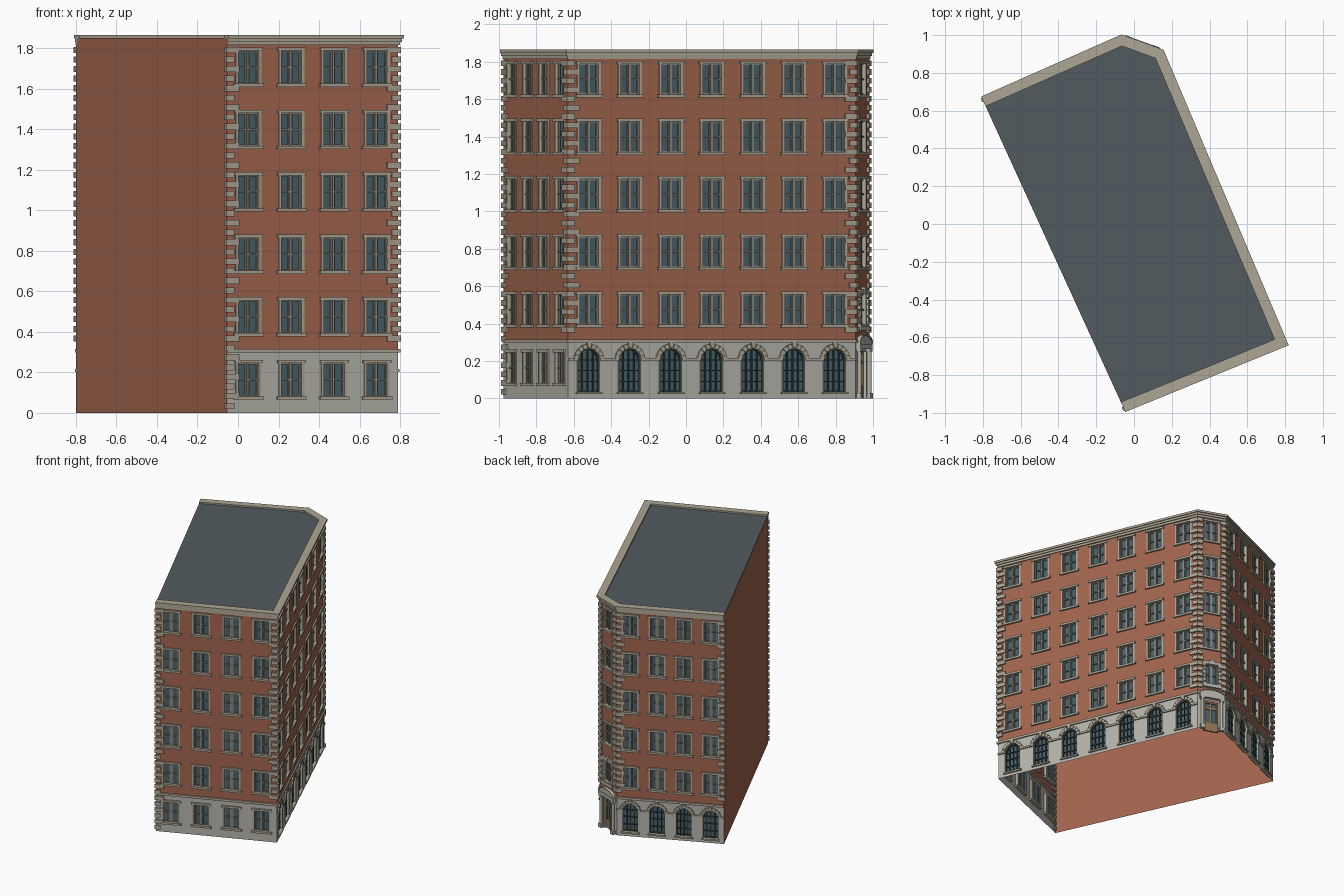
import bpy, bmesh, math
from mathutils import Vector

if "Cube" in bpy.data.objects:
    bpy.data.objects.remove(bpy.data.objects["Cube"])

# footprint, counter-clockwise: front, right, chamfer, back, (party wall closes it)
PTS = [Vector(p) for p in [(-.055, -.975), (.79, -.63), (.14, .905), (-.065, .98), (-.80, .655)]]
TOP, BASE = 1.85, .31
COLORS = {"brick": (.36, .13, .075), "stone": (.42, .38, .30), "pale": (.46, .45, .40),
          "glass": (.065, .115, .14), "frame": (.24, .23, .19), "dark": (.035, .06, .06),
          "roof": (.085, .105, .115), "wood": (.30, .18, .09)}
PARTS = {}


def bm_for(name, color):
    return PARTS.setdefault(name, (bmesh.new(), color))[0]


class Wall:
    """Local frame: s along the wall, d outward, z up."""
    def __init__(self, p, q):
        self.p, self.L = p, (q - p).length
        self.u = (q - p).normalized()
        self.n = Vector((self.u.y, -self.u.x))

    def at(self, s, d, z):
        v = self.p + self.u * s + self.n * d
        return (v.x, v.y, z)


WALLS = [Wall(PTS[i], PTS[(i + 1) % 5]) for i in range(5)]
FRONT, RIGHT, CHAMFER, BACK, PARTY = WALLS


def loft(bm, lo, hi):
    a, b = [bm.verts.new(v) for v in lo], [bm.verts.new(v) for v in hi]
    bm.faces.new(a[::-1])
    bm.faces.new(b)
    for i in range(len(a)):
        j = (i + 1) % len(a)
        bm.faces.new((a[i], a[j], b[j], b[i]))


def solid(part, w, profile, d0, d1):
    loft(bm_for(*part), [w.at(s, d0, z) for s, z in profile], [w.at(s, d1, z) for s, z in profile])


def box(part, w, s0, s1, z0, z1, d0, d1):
    solid(part, w, [(s0, z0), (s1, z0), (s1, z1), (s0, z1)], d0, d1)


def face(part, w, profile, d=0):
    bm = bm_for(*part)
    bm.faces.new([bm.verts.new(w.at(s, d, z)) for s, z in profile])


def rect(part, w, s0, s1, z0, z1, d=0):
    face(part, w, [(s0, z0), (s1, z0), (s1, z1), (s0, z1)], d)


def prism(part, plan, z0, z1):
    loft(bm_for(*part), [(p.x, p.y, z0) for p in plan], [(p.x, p.y, z1) for p in plan])


def miter(i, d):
    """Footprint corner i pushed outward by d along the street walls."""
    if i == 0:
        return PTS[0] + FRONT.n * d
    if i == 4:
        return PTS[4] + BACK.n * d
    a, b = WALLS[i - 1].n, WALLS[i].n
    return PTS[i] + (a + b) * (d / (1 + a.dot(b)))


def band(part, d0, d1, z0, z1):
    for i in range(4):
        prism(part, [miter(i, d0), miter(i, d1), miter(i + 1, d1), miter(i + 1, d0)], z0, z1)


BRICK, STONE_WALL = ("brick_walls", "brick"), ("ground_floor_stone", "pale")
TRIM, GLASS, SASH = ("window_surrounds", "stone"), ("window_glass", "glass"), ("window_sashes", "frame")
ARCH, ARCH_BARS = ("arch_surrounds", "stone"), ("arch_window_bars", "dark")
QUOIN, CORNICE, DOORWAY = ("corner_quoins", "stone"), ("cornice", "stone"), ("doorway_surround", "pale")


def hole_panel(part, w, s0, s1, z0, z1, c, hw, a, b):
    """Wall bay with a rectangular opening."""
    rect(part, w, s0, c - hw, z0, z1)
    rect(part, w, c + hw, s1, z0, z1)
    if a > z0:
        rect(part, w, c - hw, c + hw, z0, a)
    rect(part, w, c - hw, c + hw, b, z1)


def window(w, c, hw, a, b):
    rect(GLASS, w, c - hw, c + hw, a, b, -.018)
    m = (a + b) / 2
    for x in (c - hw, c + hw):                               # jambs
        box(TRIM, w, x - .007, x + .007, a, b, -.02, .006)
    box(TRIM, w, c - hw - .014, c + hw + .014, b - .004, b + .012, -.02, .012)   # lintel
    box(TRIM, w, c - hw - .017, c + hw + .017, a - .012, a + .004, -.02, .014)   # sill
    box(SASH, w, c - .006, c + .006, a, b, -.02, -.004)      # mullion
    box(SASH, w, c - hw, c + hw, m - .004, m + .004, -.02, -.007)
    for x in (c - hw + .010, c + hw - .010, c - .009, c + .009):
        box(SASH, w, x - .003, x + .003, a, b, -.02, -.011)
    for z in (a + .007, b - .007):
        box(SASH, w, c - hw, c + hw, z - .003, z + .003, -.02, -.011)


def arched_bay(w, s0, s1, c, r):
    a, sp, n = .035, .205, 18
    arc = [(c - r * math.cos(math.pi * i / n), sp + r * math.sin(math.pi * i / n)) for i in range(n + 1)]
    rect(STONE_WALL, w, s0, c - r, 0, BASE)
    rect(STONE_WALL, w, c + r, s1, 0, BASE)
    rect(STONE_WALL, w, c - r, c + r, 0, a)
    for p, q in zip(arc, arc[1:]):
        face(STONE_WALL, w, [p, q, (q[0], BASE), (p[0], BASE)])
    face(GLASS, w, [(c - r, a), (c + r, a)] + arc[::-1], -.022)

    def wedge(part, t0, t1, r0, r1, d0, d1):
        ring = [(c + k * math.cos(t), sp + k * math.sin(t))
                for k, t in ((r0, t0), (r1, t0), (r1, t1), (r0, t1))]
        solid(part, w, ring, d0, d1)
    for i in range(n):                                       # reveal and arched frame
        t0, t1 = math.pi * i / n, math.pi * (i + 1) / n
        wedge(ARCH, t0, t1, r - .003, r + .019, -.024, .005)
        wedge(ARCH_BARS, t0, t1, r - .009, r - .003, -.024, -.008)
    for i in range(9):                                       # voussoirs
        t0, t1 = math.pi * i / 9 + .03, math.pi * (i + 1) / 9 - .03
        wedge(ARCH, t0, t1, r, r + (.030 if i == 4 else .024), -.01, .014 if i == 4 else .010)
    for sg in (-1, 1):                                       # jambs, imposts
        e = c + sg * r
        box(ARCH, w, e - .003, e + .003, a, sp, -.024, .003)
        lo, hi = sorted((e, s0 if sg < 0 else s1))
        box(ARCH, w, lo, hi, sp - .003, sp + .012, -.01, .009)
    box(ARCH, w, c - r - .01, c + r + .01, a - .012, a, -.024, .012)
    for k in (-.97, -.5, 0, .5, .97):                        # glazing bars
        h = r * math.sqrt(1 - k * k)
        box(ARCH_BARS, w, c + k * r - .003, c + k * r + .003, a, sp + h, -.024, -.012)
    for z in (a + .005, .09, .15, sp):
        box(ARCH_BARS, w, c - r, c + r, z - .003, z + .003, -.024, -.012)


# street facades
for w, bays, hw in ((FRONT, 4, .061), (RIGHT, 7, .061), (CHAMFER, 1, .052), (BACK, 4, .056)):
    step = w.L / bays
    for i in range(bays):
        s0, s1, c = i * step, (i + 1) * step, (i + .5) * step
        for k in range(5):
            z0 = BASE + k * .308
            a = .39 + k * .308
            hole_panel(BRICK, w, s0, s1, z0, z0 + .308, c, hw, a, a + .17)
            window(w, c, hw, a, a + .17)
        if w is FRONT:
            hole_panel(STONE_WALL, w, s0, s1, 0, BASE, c, hw, .078, .25)
            window(w, c, hw, .078, .25)
        elif w is not CHAMFER:
            arched_bay(w, s0, s1, c, .064 if w is RIGHT else .058)

# blank party wall and flat roof
rect(BRICK, PARTY, 0, PARTY.L, 0, TOP)
bm = bm_for("flat_roof", "roof")
bm.faces.new([bm.verts.new((p.x, p.y, TOP + .003)) for p in PTS])

# string course and stepped cornice
band(("string_course", "stone"), -.005, .010, .298, .316)
band(CORNICE, -.01, .007, 1.815, 1.832)
band(CORNICE, -.02, .014, 1.832, 1.848)
band(CORNICE, -.035, .022, 1.848, 1.865)

# quoins, alternating long and short
T, PITCH = .012, .0475
for k in range(38):
    z = .02 + k * PITCH
    z1 = z + .030
    if z1 > 1.815:
        break
    long, short = (.062, .036) if k % 2 else (.036, .062)
    box(QUOIN, FRONT, -.008, long, z, z1, -.008, T)
    if z < .315:
        continue
    box(QUOIN, BACK, BACK.L - long * .8, BACK.L + .008, z, z1, -.008, T)
    for i in (1, 2, 3):
        a, b, v = WALLS[i - 1], WALLS[i], PTS[i]
        la, lb = [min(l, .040) if x is CHAMFER else l for x, l in ((a, long), (b, short))]
        pa, pb = v - a.u * la, v + b.u * lb
        prism(QUOIN, [pa, pa + a.n * T, miter(i, T), pb + b.n * T, pb, v], z, z1)

# corner entrance
w, c = CHAMFER, CHAMFER.L / 2
DOOR = ("entrance_doors", "wood")
hole_panel(STONE_WALL, w, 0, w.L, 0, BASE, c, .054, 0, .25)
rect(GLASS, w, c - .054, c + .054, 0, .25, -.022)
for x in (-.050, 0, .050):
    box(DOOR, w, c + x - .006, c + x + .006, 0, .25, -.026, -.012)
for z0, z1 in ((0, .07), (.185, .2), (.238, .25)):
    box(DOOR, w, c - .054, c + .054, z0, z1, -.026, -.014)
for sg in (-1, 1):
    x = c + sg * .054
    box(DOORWAY, w, x - .004, x + .004, 0, .25, -.026, .006)
    x = c + sg * .076
    box(DOORWAY, w, x - .017, x + .017, 0, .03, 0, .026)
    box(DOORWAY, w, x - .016, x + .016, .25, .265, 0, .025)
    o = w.p + w.u * x + w.n * .012
    prism(DOORWAY, [o + Vector((math.cos(t), math.sin(t))) * .011
                    for t in (math.tau * i / 12 for i in range(12))], .03, .25)
box(DOORWAY, w, c - .096, c + .096, .265, .292, -.01, .024)
arc = [(c + .098 * math.cos(math.pi * i / 12), .292 + .042 * math.sin(math.pi * i / 12)) for i in range(13)]
solid(DOORWAY, w, arc, -.005, .018)
for p, q in zip(arc, arc[1:]):
    solid(DOORWAY, w, [p, (p[0], p[1] + .007), (q[0], q[1] + .007), q], -.005, .025)

# blocked stone surround of the window above the entrance
for sg in (-1, 1):
    for k in range(6):
        x0, x1 = sorted((c + sg * .050, c + sg * (.074 if k % 2 else .066)))
        box(DOORWAY, w, x0, x1, .375 + k * .033, .403 + k * .033, -.01, .016)
box(DOORWAY, w, c - .07, c + .07, .560, .582, -.01, .016)
box(DOORWAY, w, c - .014, c + .014, .556, .595, -.01, .021)
box(DOORWAY, w, c - .074, c + .074, .362, .388, -.01, .019)

# write the meshes
for name, (bm, color) in PARTS.items():
    if "walls" not in name and "glass" not in name and name not in ("flat_roof", "ground_floor_stone"):
        bmesh.ops.recalc_face_normals(bm, faces=bm.faces)
    else:
        bmesh.ops.remove_doubles(bm, verts=bm.verts, dist=1e-5)
        for f in bm.faces:                                   # face outward
            f.normal_update()
            m = f.calc_center_median()
            if f.normal.dot(Vector((m.x, m.y, 0)) if abs(f.normal.z) < .5 else Vector((0, 0, 1))) < 0:
                f.normal_flip()
    me = bpy.data.meshes.new(name)
    bm.to_mesh(me)
    bm.free()
    mat = bpy.data.materials.get(color) or bpy.data.materials.new(color)
    mat.diffuse_color = (*COLORS[color], 1)
    mat.use_nodes = True
    mat.node_tree.nodes["Principled BSDF"].inputs["Base Color"].default_value = mat.diffuse_color
    me.materials.append(mat)
    bpy.context.collection.objects.link(bpy.data.objects.new(name, me))
